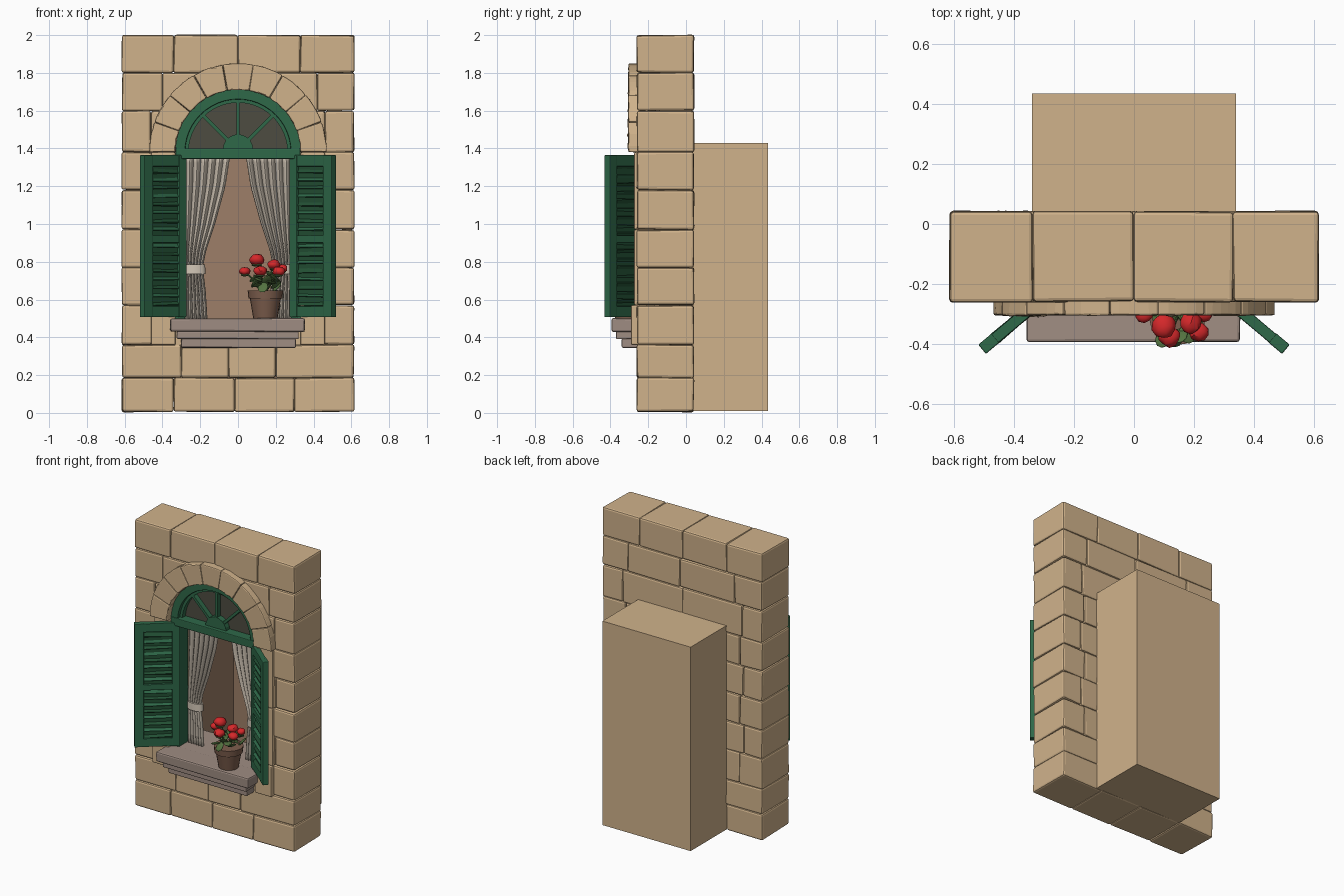
import bpy, bmesh, math, random
from mathutils import Matrix, Vector

if "Cube" in bpy.data.objects:
    bpy.data.objects.remove(bpy.data.objects["Cube"])

random.seed(4)


def material(name, r, g, b):
    m = bpy.data.materials.new(name)
    m.diffuse_color = [(c / 255) ** 2.2 for c in (r, g, b)] + [1]
    m.use_nodes = True
    m.node_tree.nodes["Principled BSDF"].inputs["Base Color"].default_value = m.diffuse_color
    return m


STONE = material("sandstone", 207, 177, 138)
ROOM = material("room brown", 156, 126, 104)
SILL = material("sill grey", 158, 140, 130)
GREEN = material("shutter green", 50, 104, 74)
SLAT = material("slat dark green", 40, 82, 56)
GLASS = material("dark glass", 78, 77, 67)
CLOTH = material("curtain cloth", 208, 196, 180)
CLAY = material("pot brown", 124, 94, 78)
RED = material("petal red", 212, 44, 46)
LEAF = material("leaf green", 84, 114, 66)


def finish(name, bm, mat, bevel=0, matrix=None, smooth=True):
    bmesh.ops.recalc_face_normals(bm, faces=bm.faces[:])
    me = bpy.data.meshes.new(name)
    bm.to_mesh(me)
    bm.free()
    me.materials.append(mat)
    ob = bpy.data.objects.new(name, me)
    bpy.context.collection.objects.link(ob)
    if matrix:
        ob.matrix_world = matrix
    if bevel:
        mod = ob.modifiers.new("bevel", "BEVEL")
        mod.width, mod.segments, mod.limit_method = bevel, 2, "ANGLE"
    elif smooth:
        bpy.context.view_layer.objects.active = ob
        ob.select_set(True)
        bpy.ops.object.shade_smooth_by_angle(angle=math.radians(40))
        ob.select_set(False)
    return ob


def prism(name, pts, y0, y1, mat, bevel=0, jitter=0, matrix=None):
    """Outline in x, z pushed from y0 to y1."""
    bm = bmesh.new()
    f = bm.faces.new([bm.verts.new((x, y0, z)) for x, z in pts])
    ext = bmesh.ops.extrude_face_region(bm, geom=[f])["geom"]
    for v in ext:
        if isinstance(v, bmesh.types.BMVert):
            v.co.y = y1
    for v in bm.verts:
        v.co += Vector([random.uniform(-jitter, jitter) for _ in range(3)])
    return finish(name, bm, mat, bevel, matrix, smooth=False)


def box(name, x0, x1, y0, y1, z0, z1, mat, bevel=0, jitter=0, matrix=None):
    return prism(name, [(x0, z0), (x1, z0), (x1, z1), (x0, z1)], y0, y1, mat, bevel, jitter, matrix)


def arc(r0, r1, a0, a1, n, cz=1.38):
    ring = [math.radians(a0 + (a1 - a0) * i / n) for i in range(n + 1)]
    out = [(r1 * math.cos(a), cz + r1 * math.sin(a)) for a in ring]
    inner = [(r0 * math.cos(a), cz + r0 * math.sin(a)) for a in reversed(ring)]
    return out + (inner if r0 > 0 else [])


def ball(name, loc, scale, mat, rot=(0, 0, 0), rough=0):
    bm = bmesh.new()
    bmesh.ops.create_icosphere(bm, subdivisions=2, radius=1)
    for v in bm.verts:
        v.co *= 1 + random.uniform(-rough, rough)
    m = Matrix.Translation(loc)
    for a, ax in zip(rot, "XYZ"):
        m = m @ Matrix.Rotation(a, 4, ax)
    return finish(name, bm, mat, matrix=m @ Matrix.Diagonal((*scale, 1)))


def cone(name, p, q, r0, r1, mat, n=20):
    p, q = Vector(p), Vector(q)
    bm = bmesh.new()
    bmesh.ops.create_cone(bm, cap_ends=True, segments=n, radius1=r0, radius2=r1, depth=(q - p).length)
    m = Matrix.Translation((p + q) / 2) @ (q - p).to_track_quat("Z", "Y").to_matrix().to_4x4()
    return finish(name, bm, mat, matrix=m)


# Recess for the arched fanlight
arch_cutter = prism("arch_cutter", arc(0, 0.335, 0, 352, 44), -0.5, -0.12, STONE)
arch_cutter.hide_render = True
arch_cutter.hide_viewport = True
arch_cutter.display_type = "WIRE"

# Stone courses, each with its own joints
levels = [0.005, 0.185, 0.36, 0.57, 0.77, 0.97, 1.18, 1.38, 1.6, 1.8, 2.0]
joints = {0: [-0.34, -0.02, 0.3], 1: [-0.3, -0.05, 0.2], 7: [-0.46, 0, 0.46],
          8: [-0.4, 0.02, 0.42], 9: [-0.34, 0, 0.33]}
for i in range(10):
    if i in joints:
        xs = [-0.615] + joints[i] + [0.615]
        spans = list(zip(xs, xs[1:]))
    else:
        mid = 0.47 if i % 2 else 0.44
        spans = [(-0.615, -mid), (-mid, -0.33), (0.33, mid), (mid, 0.615)]
    for x0, x1 in spans:
        stone = box("wall_stone", x0, x1, -0.26, 0.042, levels[i], levels[i + 1], STONE, 0.012, 0.003)
        if i in (7, 8):
            cut = stone.modifiers.new("arch", "BOOLEAN")
            cut.object, cut.solver = arch_cutter, "EXACT"
box("wall_stone_under_sill", -0.34, 0.34, -0.26, 0.04, 0.36, 0.46, STONE)

# Raised surround: arch stones and jamb stones
for i in range(9):
    prism("arch_stone", arc(0.33, 0.47, i * 20, i * 20 + 20, 5), -0.305, -0.2, STONE, 0.007, 0.002)
for s in (-1, 1):
    for z0, z1, y in ((0.36, 0.57, -0.292), (0.57, 0.97, -0.275), (0.97, 1.38, -0.275)):
        x0, x1 = sorted((s * 0.33, s * 0.46))
        box("jamb_stone", x0, x1, y, -0.2, z0, z1, STONE, 0.008)

# Room box behind the wall, open at the front
bm = bmesh.new()
bmesh.ops.create_cube(bm, size=1)
for v in bm.verts:
    v.co = Vector((v.co.x * 0.68, 0.235 + v.co.y * 0.4, 0.72 + v.co.z * 1.42))
bmesh.ops.delete(bm, geom=[f for f in bm.faces if f.normal.y < -0.5], context="FACES")
room = finish("room_box", bm, STONE, smooth=False)
room.data.materials.append(ROOM)
shell = room.modifiers.new("shell", "SOLIDIFY")
shell.thickness, shell.offset, shell.material_offset = 0.012, -1, 1
# recalculated normals of the open shell must face outwards
if sum(f.normal.dot(f.center - Vector((0, 0.235, 0.72))) for f in room.data.polygons) < 0:
    room.data.flip_normals()

# Stepped sill
box("sill_slab", -0.36, 0.355, -0.395, -0.24, 0.43, 0.5, SILL, 0.01, 0.003)
box("sill_floor", -0.33, 0.33, -0.25, 0.05, 0.44, 0.497, SILL)
box("sill_step", -0.325, 0.32, -0.37, -0.2, 0.39, 0.435, SILL, 0.007, 0.002)
box("sill_foot", -0.3, 0.305, -0.34, -0.2, 0.345, 0.395, SILL, 0.007, 0.002)

# Fanlight: arch, transom, hub, spokes and glass
prism("fanlight_arch", arc(0.28, 0.335, 0, 180, 24), -0.265, -0.17, GREEN, 0.005)
prism("fanlight_bead", arc(0.262, 0.285, 0, 180, 24), -0.24, -0.17, GREEN)
box("transom", -0.33, 0.33, -0.27, -0.15, 1.345, 1.4, GREEN, 0.005)
prism("fanlight_hub", arc(0, 0.08, 0, 180, 10, 1.395), -0.245, -0.18, GREEN)
for a in (45, 90, 135):
    m = Matrix.Translation((0, 0, 1.39)) @ Matrix.Rotation(math.radians(90 - a), 4, "Y")
    box("fanlight_spoke", -0.009, 0.009, -0.24, -0.18, 0.05, 0.275, GREEN, matrix=m)
prism("fanlight_glass", arc(0, 0.3, 0, 180, 24), -0.205, -0.195, GLASS)

# Side posts, shutters with tilted slats
for s in (-1, 1):
    def span(a, b):
        return sorted((s * a, s * b))
    box("window_post", *span(0.28, 0.332), -0.25, -0.15, 0.498, 1.36, GREEN, 0.004)
    hinge = Matrix.Translation((s * 0.285, -0.232, 0)) @ Matrix.Rotation(math.radians(-40 * s), 4, "Z")
    W = 0.29
    for a, b in ((0, 0.05), (W - 0.06, W)):
        box("shutter_stile", *span(a, b), -0.02, 0.02, 0.507, 1.365, GREEN, 0.004, matrix=hinge)
    for z0, z1 in ((0.507, 0.565), (0.9, 0.94), (1.305, 1.365)):
        box("shutter_rail", *span(0.045, W - 0.055), -0.018, 0.018, z0, z1, GREEN, 0.003, matrix=hinge)
    box("shutter_panel", *span(0.04, W - 0.05), -0.003, 0.003, 0.55, 1.32, SLAT, matrix=hinge)
    for k in range(17):
        m = (hinge @ Matrix.Translation((0, 0, 0.585 + k * 0.044))
             @ Matrix.Rotation(math.radians(random.uniform(35, 60)), 4, "X"))
        box("shutter_slat", *span(0.045, W - 0.055), -0.021, 0.021, -0.003, 0.003,
            (SLAT, GREEN)[k % 2], jitter=0.003, matrix=m)

# Curtains gathered to the sides
edge = [(1.36, 0.045), (1.2, 0.07), (1.0, 0.125), (0.86, 0.172), (0.77, 0.19), (0.65, 0.175), (0.49, 0.165)]


def inner_edge(z):
    for (z0, a), (z1, b) in zip(edge, edge[1:]):
        if z >= z1:
            return a + (b - a) * (z0 - z) / (z0 - z1)
    return edge[-1][1]


for s in (-1, 1):
    bm = bmesh.new()
    NU, NV = 48, 24
    rows = []
    for j in range(NV + 1):
        z = 1.36 - 0.865 * j / NV
        xi = inner_edge(z)
        rows.append([bm.verts.new((s * (0.285 + (xi - 0.285) * i / NU),
                                   -0.14 + 0.017 * math.sin(i / NU * math.tau * 6), z))
                     for i in range(NU + 1)])
    for a, b in zip(rows, rows[1:]):
        for i in range(NU):
            bm.faces.new((a[i], a[i + 1], b[i + 1], b[i]))
    curtain = finish("curtain", bm, CLOTH)
    curtain.modifiers.new("cloth", "SOLIDIFY").thickness = 0.004
    tie = cone("curtain_tie", (s * 0.23, -0.14, 0.735), (s * 0.23, -0.14, 0.785), 0.058, 0.056, CLOTH)
    tie.scale = (1, 0.55, 1)

# Flower pot
PX, PY = 0.145, -0.31
cone("pot_body", (PX, PY, 0.5), (PX, PY, 0.61), 0.064, 0.083, CLAY)
cone("pot_rim", (PX, PY, 0.605), (PX, PY, 0.648), 0.09, 0.094, CLAY)

# Leaves around the rim and on top
for k in range(20):
    a = k * 2.4
    r = 0.035 + 0.065 * (k % 4) / 3
    ball("leaf", (PX + r * math.cos(a), PY + r * 0.8 * math.sin(a), 0.725 - r * 0.6 + 0.012 * (k % 3)),
         (0.034, 0.028, 0.007), LEAF, (random.uniform(-0.9, 0.9), random.uniform(-0.8, 0.8), a))

# Stems and blossoms
blossoms = [(0.10, -0.34, 0.81, 0.042), (0.035, -0.30, 0.75, 0.03), (0.118, -0.375, 0.75, 0.036),
            (0.19, -0.33, 0.785, 0.036), (0.215, -0.36, 0.75, 0.034), (0.235, -0.30, 0.765, 0.028)]
for x, y, z, r in blossoms:
    cone("flower_stem", (PX, PY, 0.64), (x, y, z), 0.005, 0.004, LEAF, 6)
    ball("blossom", (x, y, z), (r, r, r * 0.75), RED, rough=0.1)
    ball("sepal", (x, y, z - r * 0.65), (r * 0.7, r * 0.7, 0.008), LEAF)
